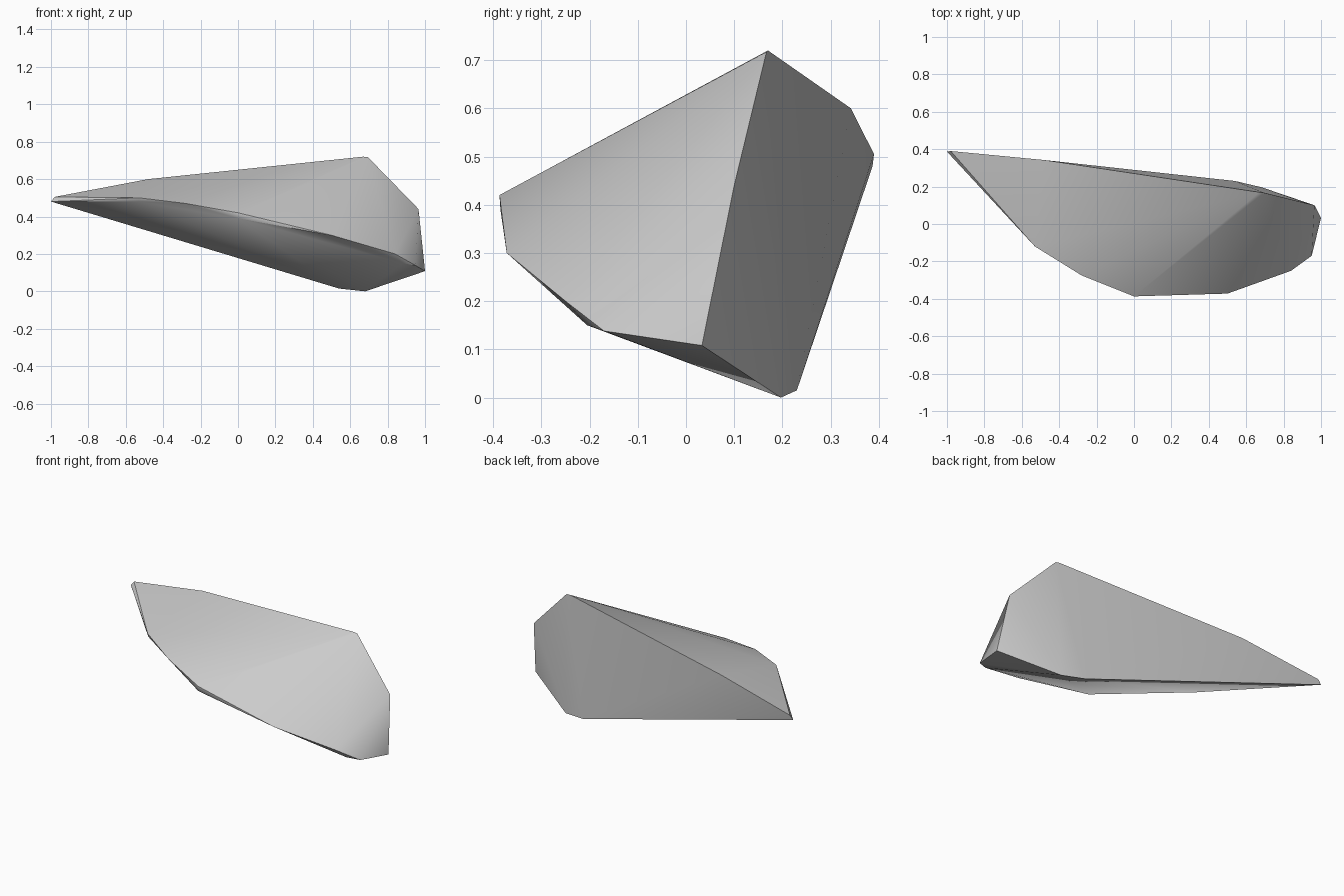
import bpy, bmesh, math

cube = bpy.data.objects.get("Cube")
if cube:
    bpy.data.objects.remove(cube, do_unlink=True)

# Plain stone colour
stone = bpy.data.materials.new("light_grey_stone")
stone.use_nodes = True
colour = (0.6, 0.6, 0.6, 1)
stone.diffuse_color = colour
stone.node_tree.nodes["Principled BSDF"].inputs["Base Color"].default_value = colour

# Corner groups of the shard
tip = [(-1, .387, .48), (-.98, .39, .505)]
crest = [(-.48, .342, .6), (.67, .17, .72), (.695, .167, .717)]
blunt_end = [(.965, .1, .44), (1, .033, .108), (.95, -.17, .138), (.88, -.205, .15)]
front_rim = [(.84, -.25, .2), (.5, -.372, .3), (0, -.387, .42), (0, -.385, .39),
             (-.28, -.275, .47), (-.53, -.12, .5), (-.53, -.115, .48)]
keel = [(.68, .197, 0), (.54, .23, .015)]

# Wrap the corners in one faceted skin
bm = bmesh.new()
for corner in tip + crest + blunt_end + front_rim + keel:
    bm.verts.new(corner)
hull = bmesh.ops.convex_hull(bm, input=bm.verts[:])
loose = {v for v in hull["geom_interior"] + hull["geom_unused"]
         if isinstance(v, bmesh.types.BMVert) and not v.link_faces}
bmesh.ops.delete(bm, geom=list(loose), context='VERTS')
bmesh.ops.recalc_face_normals(bm, faces=bm.faces[:])

mesh = bpy.data.meshes.new("rock_shard")
bm.to_mesh(mesh)
bm.free()
mesh.materials.append(stone)
shard = bpy.data.objects.new("rock_shard", mesh)
bpy.context.collection.objects.link(shard)

# Soft shading on the shallow facets, crisp main edges
bpy.ops.object.select_all(action='DESELECT')
shard.select_set(True)
bpy.context.view_layer.objects.active = shard
bpy.ops.object.shade_smooth_by_angle(angle=math.radians(40))
